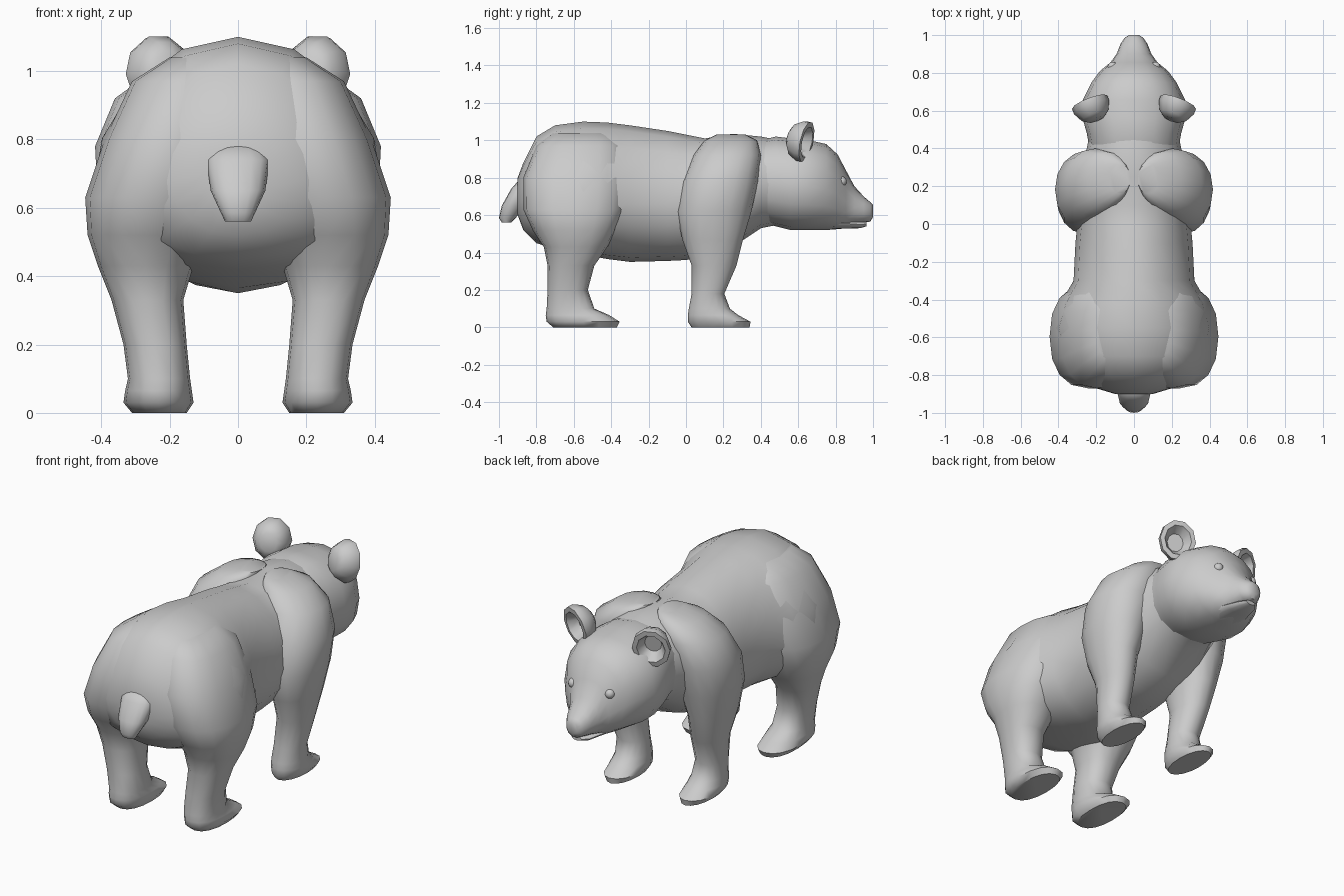
import bpy, bmesh, math
from mathutils import Vector

fur = bpy.data.materials.new("grey_fur")
fur.diffuse_color = (0.6, 0.6, 0.6, 1)


def finish(name, bm, angle=50):
    bmesh.ops.recalc_face_normals(bm, faces=bm.faces)
    me = bpy.data.meshes.new(name)
    bm.to_mesh(me)
    bm.free()
    me.materials.append(fur)
    ob = bpy.data.objects.new(name, me)
    bpy.context.collection.objects.link(ob)
    bpy.ops.object.select_all(action='DESELECT')
    ob.select_set(True)
    bpy.context.view_layer.objects.active = ob
    bpy.ops.object.shade_smooth_by_angle(angle=math.radians(angle))
    return ob


def skin(name, rings, angle=50):
    """Join closed loops of points into a capped skin."""
    bm = bmesh.new()
    loops = [[bm.verts.new(p) for p in r] for r in rings]
    n = len(loops[0])
    for a, b in zip(loops, loops[1:]):
        for i in range(n):
            j = (i + 1) % n
            bm.faces.new((a[i], a[j], b[j], b[i]))
    bm.faces.new(loops[0])
    bm.faces.new(loops[-1])
    return finish(name, bm, angle)


def oval(a0, a1, b0, b1, mid=None, power=2.0, n=16):
    """Oval inside a box, with its widest level at mid."""
    mid = (b0 + b1) / 2 if mid is None else mid
    pts = []
    for i in range(n):
        t = 2 * math.pi * i / n
        c, s = math.cos(t), math.sin(t)
        c = math.copysign(abs(c) ** (2 / power), c)
        s = math.copysign(abs(s) ** (2 / power), s)
        pts.append(((a0 + a1) / 2 + c * (a1 - a0) / 2,
                    mid + s * ((b1 - mid) if s > 0 else (mid - b0))))
    return pts


def along_y(name, rings, power=2.0):
    # each ring: y, half width, bottom, top, widest level
    return skin(name, [[(a, y, b) for a, b in oval(-w, w, lo, hi, m, power)]
                       for y, w, lo, hi, m in rings])


def along_z(name, rings, side=1, power=2.3):
    # each ring: z, inner x, outer x, back y, front y
    return skin(name, [[(side * a, b, z) for a, b in oval(x0, x1, y0, y1, None, power)]
                       for z, x0, x1, y0, y1 in rings])


# Trunk from rump to neck
along_y("trunk", [
    (-.90, .10, .60, .80, .70), (-.87, .20, .52, .88, .68), (-.80, .33, .45, 1.02, .64),
    (-.70, .40, .42, 1.08, .62), (-.55, .43, .39, 1.10, .62), (-.42, .39, .365, 1.095, .64),
    (-.30, .32, .35, 1.08, .66), (-.10, .31, .355, 1.05, .66), (0, .30, .36, 1.03, .66),
    (.10, .30, .375, 1.01, .68), (.25, .30, .43, 1.035, .72), (.40, .25, .53, 1.02, .77),
    (.50, .23, .55, 1.0, .77)])

# Head tapering into the muzzle
along_y("head", [
    (.40, .235, .56, 1.0, .78), (.48, .25, .54, 1.02, .77), (.56, .272, .52, 1.01, .76),
    (.66, .270, .52, 1.0, .75), (.75, .225, .52, .98, .74), (.81, .18, .525, .925, .71),
    (.855, .125, .535, .84, .67), (.90, .092, .55, .755, .64), (.95, .073, .56, .70, .63),
    (.985, .05, .565, .67, .62), (1.0, .028, .59, .655, .62)], 2.2)

# Lower jaw
along_y("jaw", [
    (.76, .11, .525, .58, .56), (.86, .08, .528, .57, .555),
    (.93, .058, .53, .567, .55), (.965, .03, .54, .562, .552)])

# Tail
along_z("tail", [
    (.78, -.07, .07, -.90, -.80), (.74, -.092, .092, -.935, -.82), (.65, -.08, .08, -.985, -.86),
    (.585, -.05, .05, -1.0, -.91), (.56, -.038, .038, -.985, -.935)])

hind = [
    (0, .15, .31, -.71, -.37), (.03, .13, .335, -.745, -.355), (.065, .135, .33, -.75, -.41),
    (.10, .14, .322, -.745, -.49), (.20, .15, .335, -.74, -.525), (.33, .16, .37, -.74, -.49),
    (.43, .13, .41, -.76, -.42), (.52, .09, .44, -.82, -.37), (.63, .04, .447, -.87, -.32),
    (.80, 0, .39, -.87, -.30), (.97, 0, .31, -.80, -.33), (1.04, .02, .20, -.72, -.40)]
fore = [
    (0, .16, .30, .03, .34), (.03, .14, .325, .01, .345), (.065, .145, .325, .01, .28),
    (.10, .15, .32, .015, .235), (.18, .16, .325, .03, .205), (.33, .17, .345, .03, .27),
    (.47, .16, .38, -.02, .305), (.62, .12, .41, -.05, .35), (.78, .08, .418, -.02, .385),
    (.92, .05, .36, .04, .40), (1.0, .02, .25, .10, .38), (1.03, .02, .13, .16, .32)]

for side, tag in ((1, "right"), (-1, "left")):
    along_z("hind_leg_" + tag, hind, side)
    along_z("front_leg_" + tag, fore, side, 2.1)

    # Cupped ear: back, outer rim, inner rim, hollow
    n = Vector((.35, .9, -.2)).normalized()
    u = n.cross(Vector((0, 0, 1))).normalized()
    v = u.cross(n)
    base = Vector((.235, .645, .99))
    rings = []
    for depth, r in ((-.10, .045), (-.08, .075), (-.03, .10), (0, .10), (.002, .075), (-.05, .045)):
        loop = []
        for i in range(10):
            t = 2 * math.pi * i / 10
            p = base + n * depth + u * r * math.cos(t) + v * r * 1.12 * math.sin(t)
            loop.append((p.x * side, p.y, p.z))
        rings.append(loop)
    skin("ear_" + tag, rings, 40)

    # Eye
    bm = bmesh.new()
    bmesh.ops.create_uvsphere(bm, u_segments=12, v_segments=8, radius=.027)
    bmesh.ops.translate(bm, verts=bm.verts, vec=(.113 * side, .832, .78))
    finish("eye_" + tag, bm)
